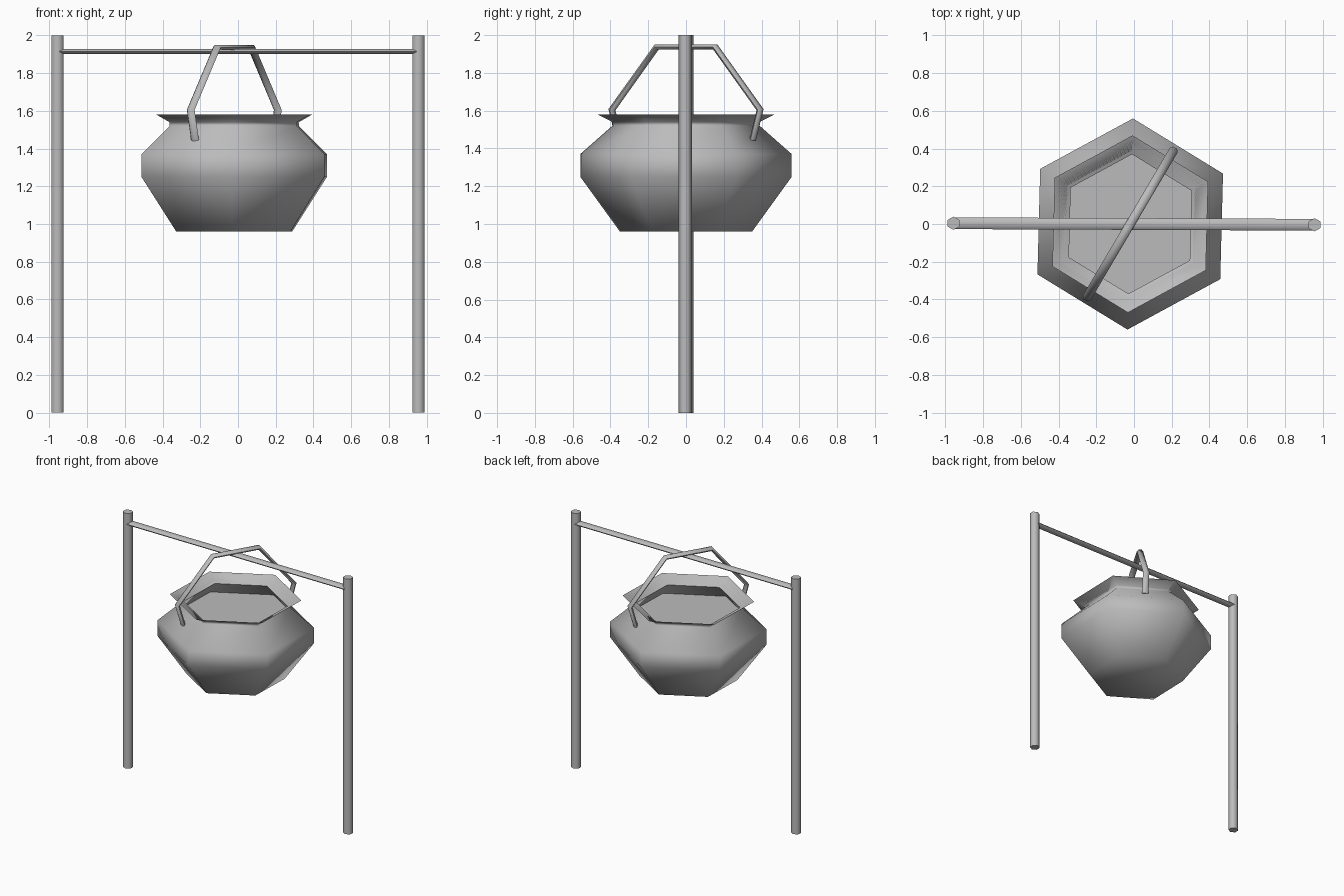
import bpy, bmesh, math
from mathutils import Vector

cube = bpy.data.objects.get("Cube")
if cube:
    bpy.data.objects.remove(cube, do_unlink=True)

# One plain iron grey for everything
iron = bpy.data.materials.new("iron_grey")
iron.use_nodes = True
iron.diffuse_color = (0.5, 0.5, 0.5, 1)
iron.node_tree.nodes["Principled BSDF"].inputs["Base Color"].default_value = iron.diffuse_color

SIDES = 6
POT_CENTRE = Vector((-0.02, 0, 0))
POT_TURN = math.radians(88.5)


def finish(name, bm, recalc=True):
    """Turn a bmesh into a smooth-shaded object that keeps its sharp edges."""
    if recalc:
        bmesh.ops.recalc_face_normals(bm, faces=bm.faces)
    mesh = bpy.data.meshes.new(name)
    bm.to_mesh(mesh)
    bm.free()
    mesh.materials.append(iron)
    obj = bpy.data.objects.new(name, mesh)
    bpy.context.collection.objects.link(obj)
    bpy.ops.object.select_all(action='DESELECT')
    obj.select_set(True)
    bpy.context.view_layer.objects.active = obj
    bpy.ops.object.shade_smooth_by_angle(angle=math.radians(65))
    return obj


def skin(name, rings, cap_start=True, cap_end=True):
    """Bridge a list of six-point rings."""
    bm = bmesh.new()
    loops = [[bm.verts.new(p) for p in ring] for ring in rings]
    for a, b in zip(loops, loops[1:]):
        for i in range(SIDES):
            j = (i + 1) % SIDES
            bm.faces.new((a[i], a[j], b[j], b[i]))
    if cap_start:
        bm.faces.new(loops[0][::-1])
    if cap_end:
        bm.faces.new(loops[-1])
    return finish(name, bm)


def sweep(name, path, side, half_width, half_thick, **caps):
    """Sweep a six-sided section along a flat path; side is the path's plane normal."""
    path = [Vector(p) for p in path]
    side = Vector(side).normalized()
    rings = []
    for i, p in enumerate(path):
        before = (p - path[i - 1]).normalized() if i else None
        after = (path[i + 1] - p).normalized() if i + 1 < len(path) else None
        d1, d2 = before or after, after or before
        tangent = (d1 + d2).normalized()
        normal = side.cross(tangent) / tangent.dot(d1)   # mitred corner
        ring = []
        for k in range(SIDES):
            a = math.tau * k / SIDES
            ring.append(p + side * half_width * math.cos(a)
                        + normal * half_thick * math.sin(a) / math.sin(math.pi / 3))
        rings.append(ring)
    return skin(name, rings, **caps)


# Two upright posts and the flattened bar between them
for name, sx in (("right_post", -1), ("left_post", 1)):
    x, y = sx * 0.957, -sx * 0.004
    sweep(name, [(x, y, 0), (x, y, 2)], (0, 1, 0), 0.035, 0.032)
sweep("crossbar", [(-0.95, 0.004, 1.915), (0.95, -0.004, 1.915)], (0, 1, 0), 0.031, 0.014)

# Pot: outside from base to rim, back down inside the neck to the flat contents
profile = [(0.35, 0.96), (0.56, 1.25), (0.56, 1.37), (0.39, 1.52), (0.39, 1.54),
           (0.47, 1.58), (0.37, 1.53), (0.45, 1.43)]
rings = []
for r, z in profile:
    angles = [POT_TURN + math.tau * k / SIDES for k in range(SIDES)]
    rings.append([POT_CENTRE + Vector((r * math.cos(a), r * math.sin(a), z)) for a in angles])
skin("pot", rings)

# Bent strap handle, hooked over the bar and ending on the pot's shoulders
turn = math.radians(59.5)
along = Vector((math.cos(turn), math.sin(turn), 0))
half = [(0.41, 1.445), (0.455, 1.605), (0.18, 1.937)]
arc = half + [(-s, z) for s, z in reversed(half)]
sweep("handle", [POT_CENTRE + along * s + Vector((0, 0, z)) for s, z in arc],
      along.cross(Vector((0, 0, 1))), 0.024, 0.013)
